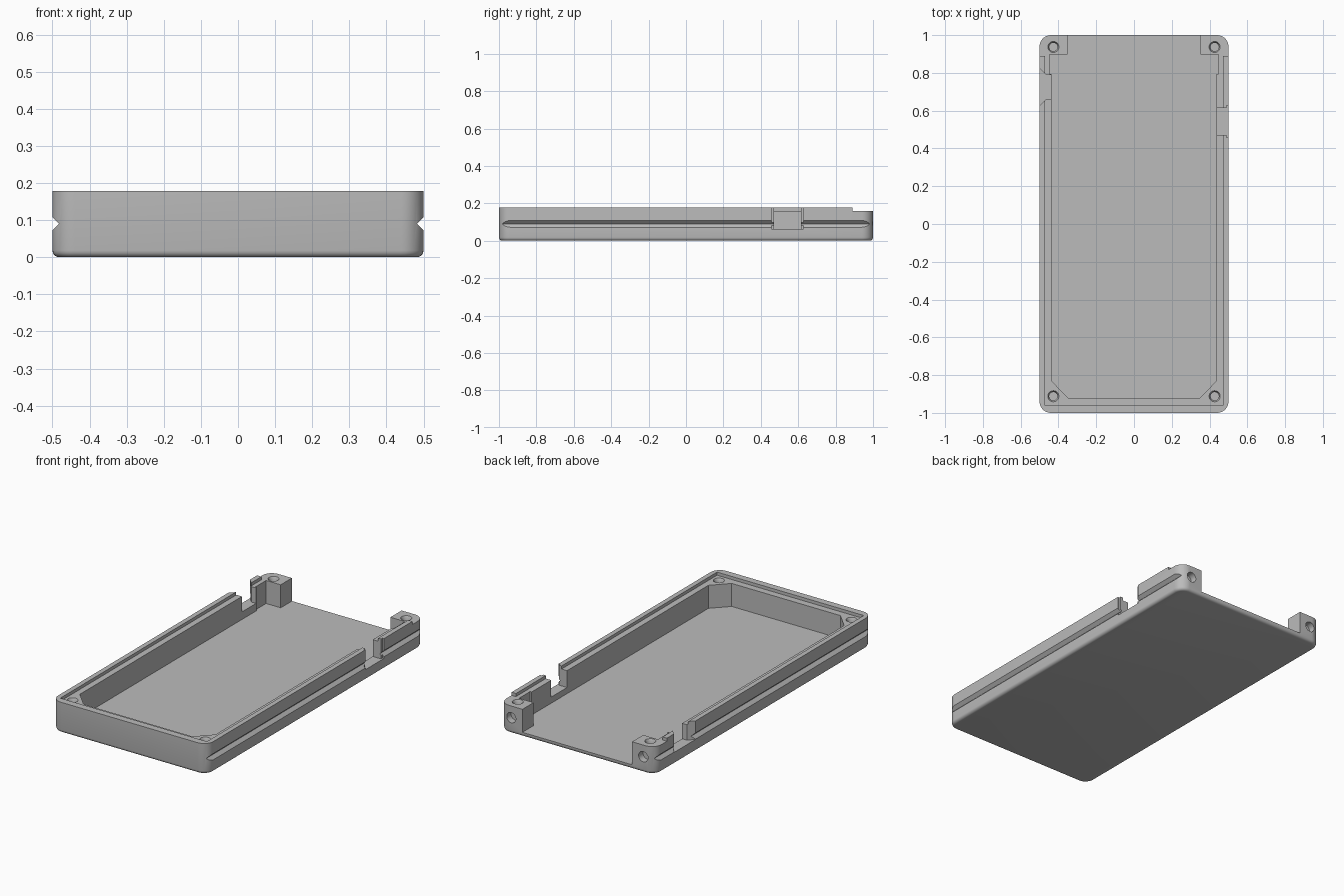
import bpy, bmesh, math
from mathutils import Matrix, Vector

if "Cube" in bpy.data.objects:
    bpy.data.objects.remove(bpy.data.objects["Cube"])

grey = bpy.data.materials.new("case grey")
grey.diffuse_color = (0.5, 0.5, 0.5, 1)
grey.use_nodes = True
grey.node_tree.nodes["Principled BSDF"].inputs["Base Color"].default_value = grey.diffuse_color


def add_object(name, bm):
    bmesh.ops.recalc_face_normals(bm, faces=bm.faces)
    mesh = bpy.data.meshes.new(name)
    bm.to_mesh(mesh)
    bm.free()
    obj = bpy.data.objects.new(name, mesh)
    bpy.context.collection.objects.link(obj)
    return obj


def prism(name, points, low, high, along="z"):
    """Extrude an outline: xy points along z, or xz points along y."""
    bm = bmesh.new()
    place = (lambda a, b, h: (a, b, h)) if along == "z" else (lambda a, b, h: (a, h, b))
    bottom = [bm.verts.new(place(a, b, low)) for a, b in points]
    top = [bm.verts.new(place(a, b, high)) for a, b in points]
    bm.faces.new(bottom)
    bm.faces.new(top)
    n = len(points)
    for i in range(n):
        j = (i + 1) % n
        bm.faces.new((bottom[i], bottom[j], top[j], top[i]))
    return add_object(name, bm)


def box(name, x0, x1, y0, y1, z0, z1):
    return prism(name, [(x0, y0), (x1, y0), (x1, y1), (x0, y1)], z0, z1)


def cone(name, base, direction, r0, r1, depth):
    """Round cutter from base, running along direction."""
    d = Vector(direction)
    bm = bmesh.new()
    turn = d.to_track_quat("Z", "Y").to_matrix().to_4x4()
    matrix = Matrix.Translation(Vector(base) + d * depth / 2) @ turn
    bmesh.ops.create_cone(bm, cap_ends=True, segments=28, radius1=r0,
                          radius2=r1, depth=depth, matrix=matrix)
    return add_object(name, bm)


# Solid shell: rounded corners, softened bottom edge
bm = bmesh.new()
bmesh.ops.create_cube(bm, size=1)
for v in bm.verts:
    v.co = (v.co.x, v.co.y * 2, (v.co.z + 0.5) * 0.178)
uprights = [e for e in bm.edges if abs(e.verts[0].co.z - e.verts[1].co.z) > 0.1]
bmesh.ops.bevel(bm, geom=uprights, offset=0.06, segments=8, profile=0.5, affect="EDGES")
rim = [e for e in bm.edges if all(v.co.z < 0.001 for v in e.verts)]
bmesh.ops.bevel(bm, geom=rim, offset=0.018, segments=4, profile=0.5, affect="EDGES")
case = add_object("case_tray", bm)

cutters = []

# Cavity, open at the back between two corner posts
half = [(0.35, -0.92), (0.437, -0.83), (0.437, 0.795), (0.447, 0.795),
        (0.447, 0.897), (0.353, 0.897), (0.353, 1.1)]
outline = half + [(-x, y) for x, y in reversed(half)]
cutters.append(prism("cavity_cutter", outline, 0.026, 0.3))

# Inner ledge below the rim, and lowered back corners
cutters.append(box("ledge_cutter", -0.472, 0.472, -0.96, 1.1, 0.16, 0.3))
cutters.append(box("back_step_cutter", -0.6, 0.6, 0.89, 1.1, 0.16, 0.3))

# V grooves along both sides
for s in (-1, 1):
    cutters.append(prism("groove_cutter", [(s * 0.482, 0.09), (s * 0.512, 0.06),
                                           (s * 0.512, 0.12)], -1.1, 1.1, "y"))

# Right port slot with a narrow flared mouth
cutters.append(prism("right_port_cutter", [
    (0.4, 0.47), (0.49, 0.47), (0.49, 0.457), (0.55, 0.457),
    (0.55, 0.628), (0.49, 0.628), (0.49, 0.615), (0.4, 0.615)], 0.062, 0.3))

# Left port slot, widening outward
cutters.append(prism("left_port_cutter", [
    (-0.4, 0.66), (-0.467, 0.66), (-0.515, 0.61),
    (-0.515, 0.84), (-0.467, 0.79), (-0.4, 0.79)], 0.07, 0.3))

# Screw holes: four from above, two through the back posts
for s in (-1, 1):
    for y in (-0.912, 0.937):
        cutters.append(cone("screw_bore_cutter", (s * 0.427, y, 0.2), (0, 0, -1),
                            0.022, 0.022, 0.16))
        cutters.append(cone("screw_mouth_cutter", (s * 0.427, y, 0.165), (0, 0, -1),
                            0.032, 0.022, 0.02))
    cutters.append(cone("back_hole_cutter", (s * 0.425, 1.02, 0.092), (0, -1, 0),
                        0.03, 0.03, 0.06))

# Cut everything out of the shell
bpy.context.view_layer.objects.active = case
case.select_set(True)
for cutter in cutters:
    cutter.hide_render = True
    mod = case.modifiers.new("cut", "BOOLEAN")
    mod.operation = "DIFFERENCE"
    mod.solver = "EXACT"
    mod.object = cutter
    bpy.ops.object.modifier_apply(modifier=mod.name)
    bpy.data.objects.remove(cutter)

case.data.materials.clear()
case.data.materials.append(grey)
for p in case.data.polygons:
    p.material_index = 0
bpy.ops.object.shade_smooth_by_angle(angle=math.radians(30))
